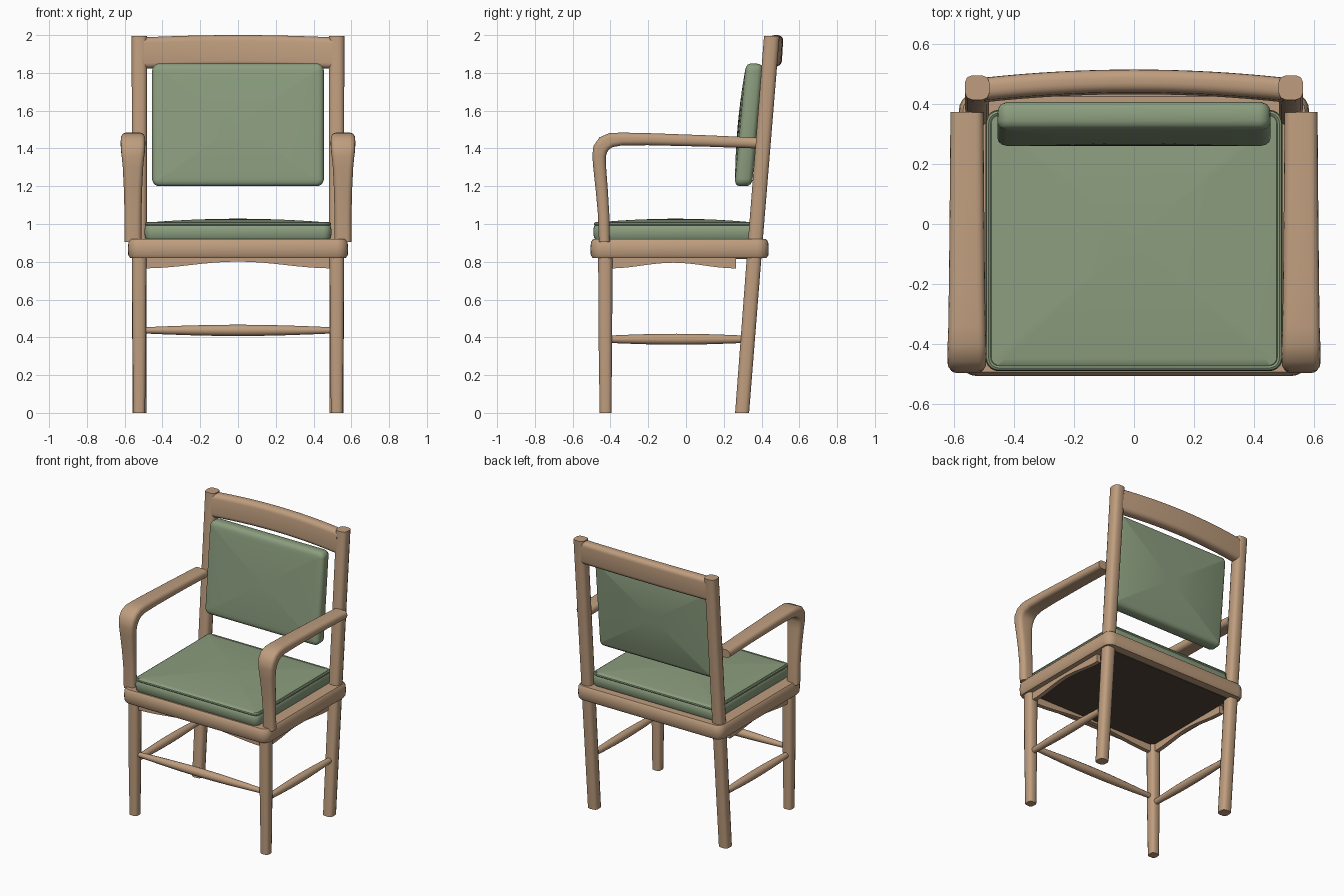
import bpy, bmesh, math
from mathutils import Vector

if "Cube" in bpy.data.objects:
    bpy.data.objects.remove(bpy.data.objects["Cube"])


def material(name, rgb):
    m = bpy.data.materials.new(name)
    m.diffuse_color = (*rgb, 1)
    m.use_nodes = True
    m.node_tree.nodes["Principled BSDF"].inputs["Base Color"].default_value = m.diffuse_color
    return m


WOOD = material("wood", (0.52, 0.34, 0.21))
FABRIC = material("green fabric", (0.26, 0.34, 0.21))
DARK = material("dark underside", (0.085, 0.06, 0.04))


def rrect(hx, hy, r, seg):
    """Closed 2D outline of a rectangle with rounded (or chamfered) corners."""
    r = min(r, hx * 0.98, hy * 0.98)
    pts = []
    for k, (sx, sy) in enumerate([(1, 1), (-1, 1), (-1, -1), (1, -1)]):
        for i in range(seg + 1):
            a = math.pi / 2 * (k + i / seg)
            pts.append((sx * (hx - r) + r * math.cos(a), sy * (hy - r) + r * math.sin(a)))
    return pts


def loft(name, rings, mat, angle=40):
    """Skin a list of matching rings and cap both ends."""
    bm = bmesh.new()
    vs = [[bm.verts.new(p) for p in ring] for ring in rings]
    n = len(vs[0])
    for a, b in zip(vs, vs[1:]):
        for i in range(n):
            j = (i + 1) % n
            bm.faces.new((a[i], a[j], b[j], b[i]))
    bm.faces.new(vs[0][::-1])
    bm.faces.new(vs[-1])
    bmesh.ops.recalc_face_normals(bm, faces=bm.faces)
    me = bpy.data.meshes.new(name)
    bm.to_mesh(me)
    bm.free()
    me.materials.append(mat)
    ob = bpy.data.objects.new(name, me)
    bpy.context.collection.objects.link(ob)
    bpy.ops.object.select_all(action='DESELECT')
    ob.select_set(True)
    bpy.context.view_layer.objects.active = ob
    bpy.ops.object.shade_smooth_by_angle(angle=math.radians(angle))
    return ob


def slab(name, layers, hx, hy, cy, r, mat, seg=5):
    """Stack of horizontal rounded rectangles given as (z, inset)."""
    loft(name, [[(x, y + cy, z) for x, y in rrect(hx - d, hy - d, max(r - d, 0.01), seg)]
                for z, d in layers], mat)


def post(name, x, stations):
    """Chamfered square post through (y, z, half width) stations."""
    loft(name, [[(x + px, y + py, z) for px, py in rrect(h, h, h * 0.6, 2)]
                for y, z, h in stations], WOOD, 50)


def spindle(name, a, b, r_end, r_mid):
    """Round stretcher, fatter in the middle."""
    a, b = Vector(a), Vector(b)
    d = (b - a).normalized()
    u = d.cross(Vector((0, 0, 1))).normalized()
    rings = []
    for i in range(9):
        t = i / 8
        r = r_end + (r_mid - r_end) * math.sin(math.pi * t)
        rings.append([a.lerp(b, t) + u * r * math.cos(k * math.pi / 6)
                      + Vector((0, 0, r * math.sin(k * math.pi / 6))) for k in range(12)])
    loft(name, rings, WOOD)


def apron(name, a, b, rise):
    """Thin board under the seat with an arched lower edge."""
    a, b = Vector(a), Vector(b)
    d = (b - a).normalized()
    n = Vector((-d.y, d.x, 0)) * 0.015
    rings = []
    for i in range(17):
        p = a.lerp(b, i / 16)
        low = 0.765 + rise * (0.5 - 0.5 * math.cos(2 * math.pi * i / 16))
        rings.append([(p.x + s * n.x, p.y + s * n.y, z)
                      for s, z in ((-1, low), (1, low), (1, 0.84), (-1, 0.84))])
    loft(name, rings, WOOD)


# Seat frame and underside panel
slab("seat_frame", [(0.82, 0.012), (0.835, 0.002), (0.87, 0), (0.905, 0.003), (0.92, 0.014)],
     0.583, 0.472, -0.034, 0.06, WOOD)
slab("seat_underside", [(0.816, 0), (0.83, 0)], 0.505, 0.40, -0.03, 0.02, DARK)

# Seat cushion with piping and a crowned top
HX, HY, CY = 0.495, 0.435, -0.055
layers = [(0.915, 0.012, 1), (0.93, 0.002, 1), (0.96, 0, 1), (0.985, 0.002, 1), (0.992, 0.007, 1),
          (0.998, 0.002, 1), (1.006, 0.004, 1), (1.01, 0.011, 1), (1.006, 0.018, 1)]
layers += [(1.008 + 0.02 * (1 - s * s), 0.02, s) for s in (1, 0.95, 0.85, 0.7, 0.5, 0.3, 0.1, 0.01)]
loft("seat_cushion", [[(x * s, y * s + CY, z) for x, y in rrect(HX - d, HY - d, 0.045 - d, 5)]
                      for z, d, s in layers], FABRIC)

# Back cushion: leaning, padded toward the front
layers = [(0.05, 0.08, 0.1), (0.05, 0.03, 1), (0.043, 0.012, 1), (0.028, 0.002, 1), (-0.015, 0, 1),
          (-0.03, 0.005, 1), (-0.038, 0.015, 1), (-0.042, 0.03, 1)]
layers += [(-0.042 - 0.013 * (1 - s * s), 0.03, s) for s in (0.92, 0.8, 0.6, 0.4, 0.2, 0.01)]
loft("back_cushion", [[(x * s, 0.329 + 0.092 * h * s + d, 1.525 + h * s)
                       for x, h in rrect(0.455 - i, 0.325 - i, 0.04 - i, 5)]
                      for d, i, s in layers], FABRIC)

# Top rail bowed backward
rings = []
for i in range(17):
    x = -0.5 + i / 16
    q = (x / 0.5) ** 2
    rings.append([(x, 0.473 - 0.027 * q + y + 0.06 * z, 1.917 - 0.012 * q + z)
                  for y, z in rrect(0.038, 0.083, 0.03, 4)])
loft("top_rail", rings, WOOD)

# Legs, arms, side stretchers and side aprons, repeated left and right
ARM = [  # y, z, half width, half thickness
    (-0.432, 0.905, 0.045, 0.029), (-0.436, 1.05, 0.045, 0.030), (-0.446, 1.18, 0.048, 0.032),
    (-0.457, 1.30, 0.054, 0.034), (-0.460, 1.36, 0.060, 0.036), (-0.453, 1.398, 0.064, 0.040),
    (-0.432, 1.427, 0.065, 0.041), (-0.397, 1.444, 0.064, 0.038), (-0.34, 1.450, 0.062, 0.034),
    (-0.20, 1.449, 0.060, 0.032), (0.10, 1.440, 0.057, 0.030), (0.372, 1.429, 0.055, 0.029)]
for side, s in (("left", -1), ("right", 1)):
    post(f"{side}_front_leg", s * 0.523,
         [(-0.426, 0, 0.031), (-0.427, 0.4, 0.036), (-0.427, 0.84, 0.038)])
    post(f"{side}_back_post", s * 0.522,
         [(0.297, 0, 0.037), (0.368, 0.92, 0.039), (0.454, 1.995, 0.041)])
    rings = []
    for i, (y, z, w, t) in enumerate(ARM):
        p, q = ARM[max(i - 1, 0)], ARM[min(i + 1, len(ARM) - 1)]
        d = Vector((q[0] - p[0], q[1] - p[1])).normalized()
        rings.append([(s * (0.556 + u), y - d.y * v, z + d.x * v)
                      for u, v in rrect(w, t, 0.026, 4)])
    loft(f"{side}_arm", rings, WOOD)
    spindle(f"{side}_stretcher", (s * 0.522, -0.42, 0.39), (s * 0.522, 0.32, 0.39), 0.019, 0.029)
    apron(f"{side}_apron", (s * 0.522, -0.40, 0), (s * 0.522, 0.265, 0), 0.03)

# Front stretcher and front apron
spindle("front_stretcher", (-0.51, -0.427, 0.437), (0.51, -0.427, 0.437), 0.016, 0.03)
apron("front_apron", (-0.5, -0.427, 0), (0.5, -0.427, 0), 0.036)
